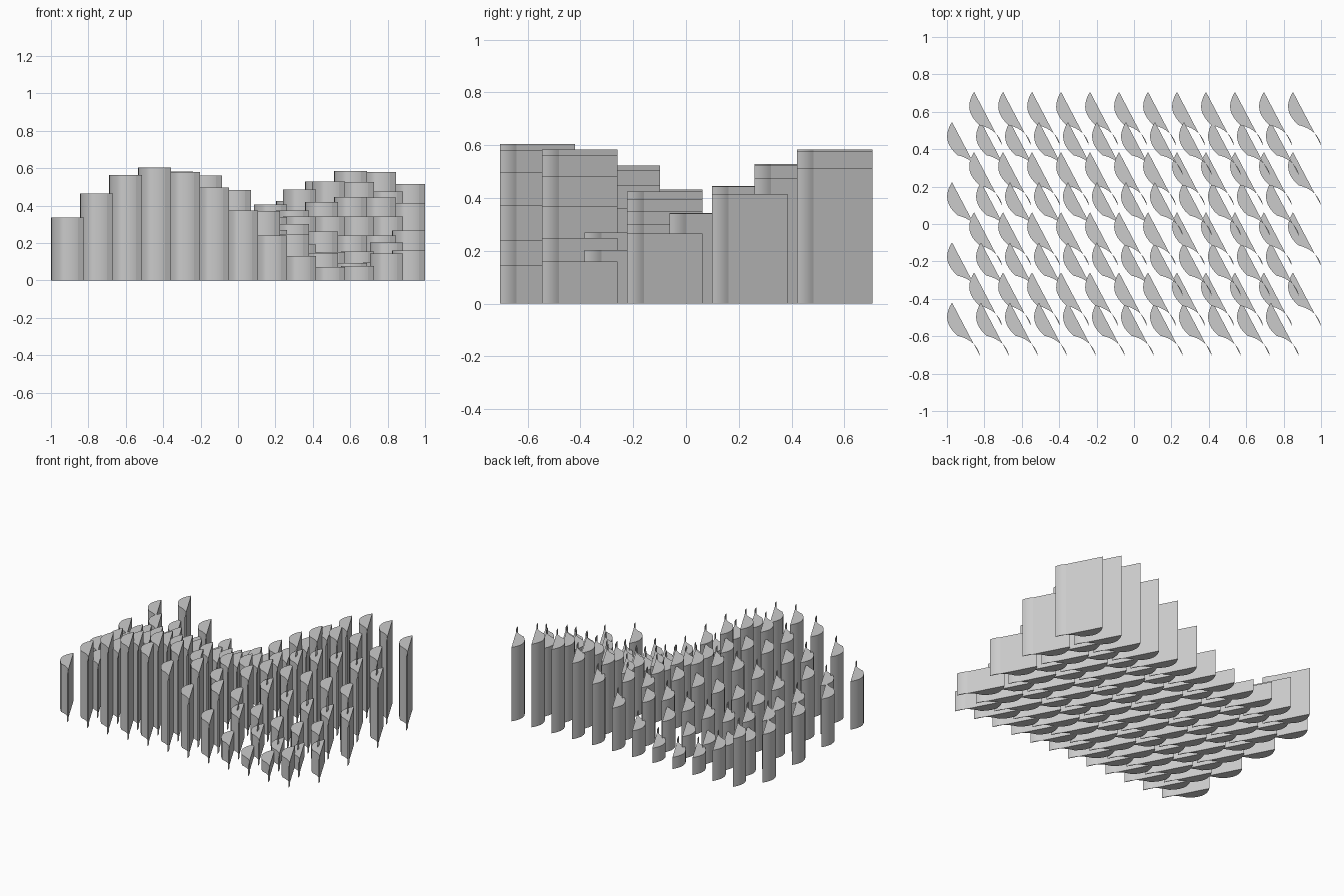
import bpy, bmesh, math
from mathutils import Vector
from mathutils.geometry import interpolate_bezier, intersect_line_line_2d

if "Cube" in bpy.data.objects:
    bpy.data.objects.remove(bpy.data.objects["Cube"])

COLS, ROWS = 12, 8
DX, DY, SHIFT = 0.155, 0.1609, 0.118      # column pitch, row pitch, odd-row offset

# Footprint: an S-curve from tip to tail, closed by a straight chord it crosses
def P(x, y):
    return Vector((x, y, 0))

tip, knee, tail = P(0, 0), P(0.03, -0.178), P(0.15, -0.286)
curve = list(interpolate_bezier(tip, P(-0.031, -0.05), P(-0.048, -0.11), knee, 11))
curve += list(interpolate_bezier(knee, P(0.07, -0.186), P(0.139, -0.217), tail, 14))[1:]


def side(p):
    return (tail - tip).to_2d().cross((p - tip).to_2d())


# Split at the crossing into a wide body and a thin tail
k = next(i for i in range(2, len(curve) - 2) if side(curve[i]) * side(curve[i + 1]) <= 0)
a, b = curve[k], curve[k + 1]
t = side(a) / (side(a) - side(b))
cross = a.lerp(b, t)
body_loop = curve[:k + 1] + [cross]
tail_loop = list(reversed([cross] + curve[k + 1:]))


def extrude_loop(bm, loop, x, y, h):
    low = [bm.verts.new((p.x + x, p.y + y, 0)) for p in loop]
    top = [bm.verts.new((p.x + x, p.y + y, h)) for p in loop]
    n = len(loop)
    bm.faces.new(top)
    bm.faces.new(low[::-1])
    for i in range(n):
        j = (i + 1) % n
        bm.faces.new((low[i], low[j], top[j], top[i]))


# Rows of blades, heights following a two-way wave
for j in range(ROWS):
    bm = bmesh.new()
    for i in range(COLS):
        x = -0.973 + DX * i + SHIFT * (j % 2)
        y = -0.42 + DY * j
        h = 0.335 + 0.27 * math.sin(0.5 * i) * math.cos(0.4 * j)
        extrude_loop(bm, body_loop, x, y, h)
        extrude_loop(bm, tail_loop, x, y, h)
    bmesh.ops.recalc_face_normals(bm, faces=bm.faces)
    mesh = bpy.data.meshes.new(f"blade_row_{j + 1}")
    bm.to_mesh(mesh)
    bm.free()
    row = bpy.data.objects.new(f"blade_row_{j + 1}", mesh)
    bpy.context.collection.objects.link(row)
    bpy.ops.object.select_all(action='DESELECT')
    row.select_set(True)
    bpy.context.view_layer.objects.active = row
    bpy.ops.object.shade_smooth_by_angle(angle=math.radians(35))
